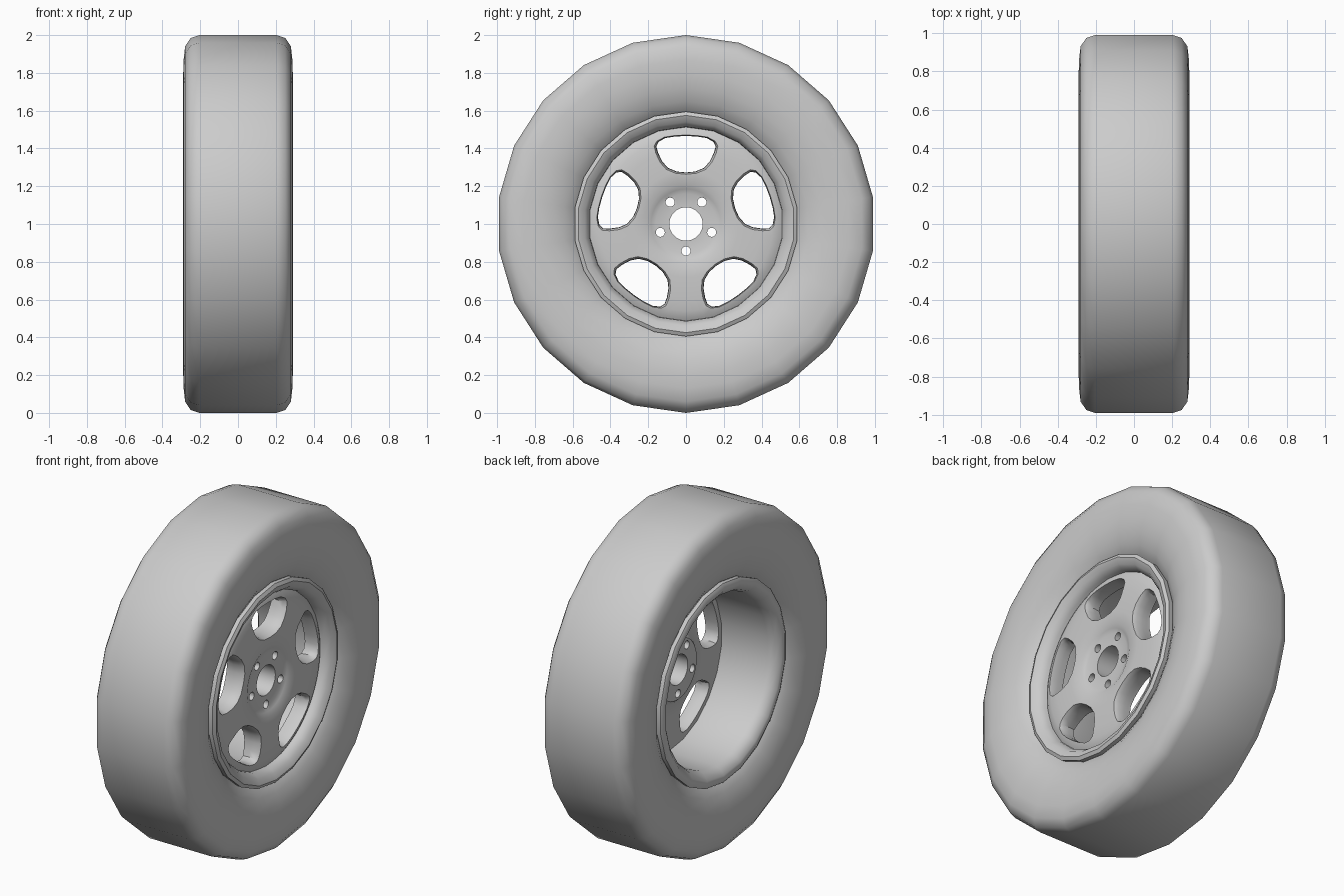
import bpy, bmesh, math
from mathutils import Matrix

if "Cube" in bpy.data.objects:
    bpy.data.objects.remove(bpy.data.objects["Cube"])

CENTRE_Z = 1.0
grey = bpy.data.materials.new("plain grey")
grey.diffuse_color = (0.6, 0.6, 0.6, 1)
grey.use_nodes = True
grey.node_tree.nodes["Principled BSDF"].inputs["Base Color"].default_value = grey.diffuse_color


def finish(bm, name):
    bmesh.ops.recalc_face_normals(bm, faces=bm.faces[:])
    me = bpy.data.meshes.new(name)
    bm.to_mesh(me)
    bm.free()
    me.materials.append(grey)
    ob = bpy.data.objects.new(name, me)
    bpy.context.collection.objects.link(ob)
    return ob


def smooth(ob, degrees):
    me = ob.data
    me.polygons.foreach_set("use_smooth", [True] * len(me.polygons))
    me.set_sharp_from_angle(angle=math.radians(degrees))


def lathe(name, profile, sides, closed):
    """Spin an (x, radius) profile around the axle."""
    bm = bmesh.new()
    rings = []
    for i in range(sides):
        a = 2 * math.pi * i / sides
        rings.append([bm.verts.new((x, r * math.sin(a), CENTRE_Z + r * math.cos(a)))
                      for x, r in profile])
    n = len(profile)
    for i in range(sides):
        p, q = rings[i], rings[(i + 1) % sides]
        for j in range(n if closed else n - 1):
            k = (j + 1) % n
            bm.faces.new((p[j], p[k], q[k], q[j]))
    return finish(bm, name)


def add_prism(bm, outline, sections, turn):
    """Loft an (y, z) outline through (x, scale) sections, turned about the axle."""
    cy = sum(p[0] for p in outline) / len(outline)
    cz = sum(p[1] for p in outline) / len(outline)
    rot = Matrix.Translation((0, 0, CENTRE_Z)) @ Matrix.Rotation(turn, 4, 'X')
    rows = []
    for x, s in sections:
        row = [bm.verts.new((x, cy + (y - cy) * s, cz + (z - cz) * s)) for y, z in outline]
        for v in row:
            v.co = rot @ v.co
        rows.append(row)
    n = len(outline)
    for p, q in zip(rows, rows[1:]):
        for j in range(n):
            k = (j + 1) % n
            bm.faces.new((p[j], p[k], q[k], q[j]))
    bm.faces.new(rows[0])
    bm.faces.new(rows[-1])


# tyre: 22-sided, rounded shoulders, sidewalls curving in to the rim
half = [(0.19, 0.57), (0.225, 0.60), (0.255, 0.65), (0.28, 0.72), (0.29, 0.80),
        (0.288, 0.87), (0.28, 0.94), (0.25, 0.985), (0.205, 1.0)]
tyre = lathe("tyre", half + [(-x, r) for x, r in reversed(half)], 22, False)
smooth(tyre, 60)

# rim barrel with a rolled lip on both sides
barrel = lathe("rim_barrel", [
    (0.20, 0.59), (0.245, 0.595), (0.255, 0.575), (0.24, 0.54), (0.205, 0.515),
    (0.10, 0.505), (-0.19, 0.505), (-0.225, 0.52), (-0.25, 0.55), (-0.255, 0.575),
    (-0.245, 0.595), (-0.20, 0.59), (-0.17, 0.54), (0.17, 0.54)], 22, True)
smooth(barrel, 50)

# wheel disc with a recessed hub pad in front and a thick hub behind
disc = lathe("wheel_disc", [
    (0.185, 0.088), (0.185, 0.16), (0.195, 0.185), (0.208, 0.21), (0.212, 0.28),
    (0.210, 0.40), (0.205, 0.46), (0.195, 0.495), (0.18, 0.52), (0.12, 0.52),
    (0.11, 0.45), (0.10, 0.30), (0.085, 0.21), (0.055, 0.18), (0.05, 0.088)], 66, True)

# cutters: five flared windows and five bolt holes
right_half = [(0.06, 0.463), (0.11, 0.455), (0.145, 0.435), (0.157, 0.41), (0.147, 0.375),
              (0.125, 0.33), (0.095, 0.297), (0.05, 0.278)]
window = ([(0, 0.466)] + right_half + [(0, 0.273)]
          + [(-y, z) for y, z in reversed(right_half)])
bolt = [(0.024 * math.cos(i * math.pi / 8), -0.143 + 0.024 * math.sin(i * math.pi / 8))
        for i in range(16)]
bm = bmesh.new()
for i in range(5):
    turn = i * math.tau / 5
    add_prism(bm, window, [(0.0, 1.08), (0.12, 1.03), (0.15, 1.0), (0.185, 1.02),
                           (0.203, 1.06), (0.23, 1.17)], turn)
    add_prism(bm, bolt, [(0.0, 1.0), (0.25, 1.0)], turn)
cutter = finish(bm, "hole_cutter")
cutter.hide_render = True

mod = disc.modifiers.new("holes", 'BOOLEAN')
mod.operation = 'DIFFERENCE'
mod.solver = 'EXACT'
mod.object = cutter
bpy.context.view_layer.update()
deps = bpy.context.evaluated_depsgraph_get()
cut_mesh = bpy.data.meshes.new_from_object(disc.evaluated_get(deps))
disc.modifiers.clear()
disc.data = cut_mesh
bpy.data.objects.remove(cutter)
smooth(disc, 40)
